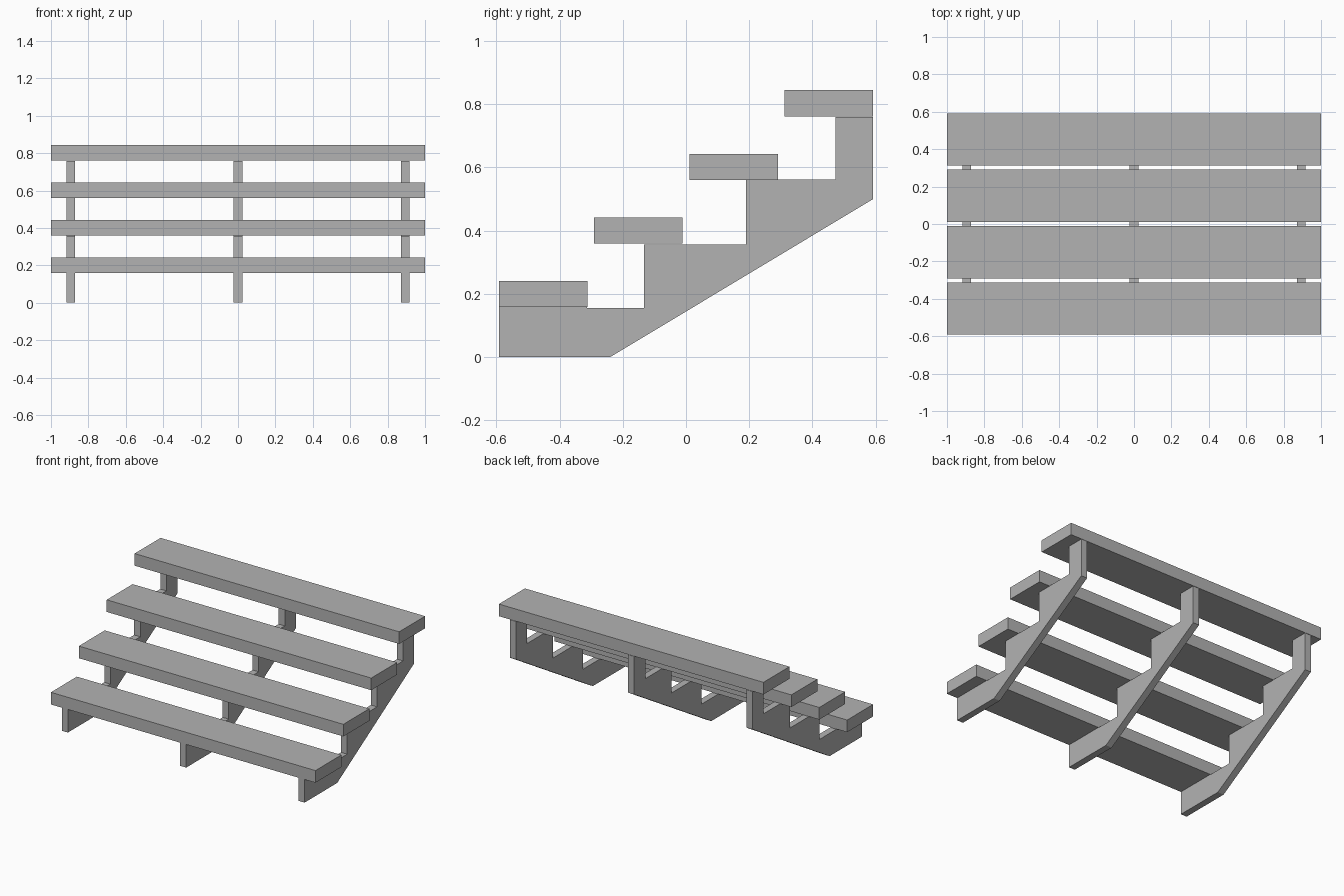
import bpy
import bmesh

cube = bpy.data.objects.get("Cube")
if cube:
    bpy.data.objects.remove(cube, do_unlink=True)

grey = bpy.data.materials.new("plain grey")
grey.use_nodes = True
colour = (0.45, 0.45, 0.45, 1)
grey.diffuse_color = colour
grey.node_tree.nodes["Principled BSDF"].inputs["Base Color"].default_value = colour


def extrude_profile(name, points, x_min, x_max):
    """Extrude a (y, z) outline along x into a solid."""
    bm = bmesh.new()
    face = bm.faces.new([bm.verts.new((x_min, y, z)) for y, z in points])
    result = bmesh.ops.extrude_face_region(bm, geom=[face])
    moved = [v for v in result["geom"] if isinstance(v, bmesh.types.BMVert)]
    bmesh.ops.translate(bm, verts=moved, vec=(x_max - x_min, 0, 0))
    bmesh.ops.recalc_face_normals(bm, faces=bm.faces[:])
    mesh = bpy.data.meshes.new(name)
    bm.to_mesh(mesh)
    bm.free()
    mesh.materials.append(grey)
    obj = bpy.data.objects.new(name, mesh)
    bpy.context.collection.objects.link(obj)
    return obj


# Four full-width bench planks, rising to the back
depth, thickness = 0.28, 0.083
for i in range(4):
    y = -0.592 + i * 0.3013
    z = 0.158 + i * 0.201
    extrude_profile(f"bench_plank_{i + 1}",
                    [(y, z), (y + depth, z),
                     (y + depth, z + thickness), (y, z + thickness)], -1, 1)

# Three stepped stringers with a sloping underside
stringer = [(-0.592, 0), (-0.24, 0), (0.592, 0.5), (0.592, 0.759),
            (0.472, 0.759), (0.472, 0.562), (0.19, 0.562), (0.19, 0.356),
            (-0.133, 0.356), (-0.133, 0.156), (-0.313, 0.156),
            (-0.313, 0.158), (-0.592, 0.158)]
for name, x in (("right", -0.895), ("middle", 0), ("left", 0.895)):
    extrude_profile(f"{name}_stringer", stringer, x - 0.023, x + 0.023)
